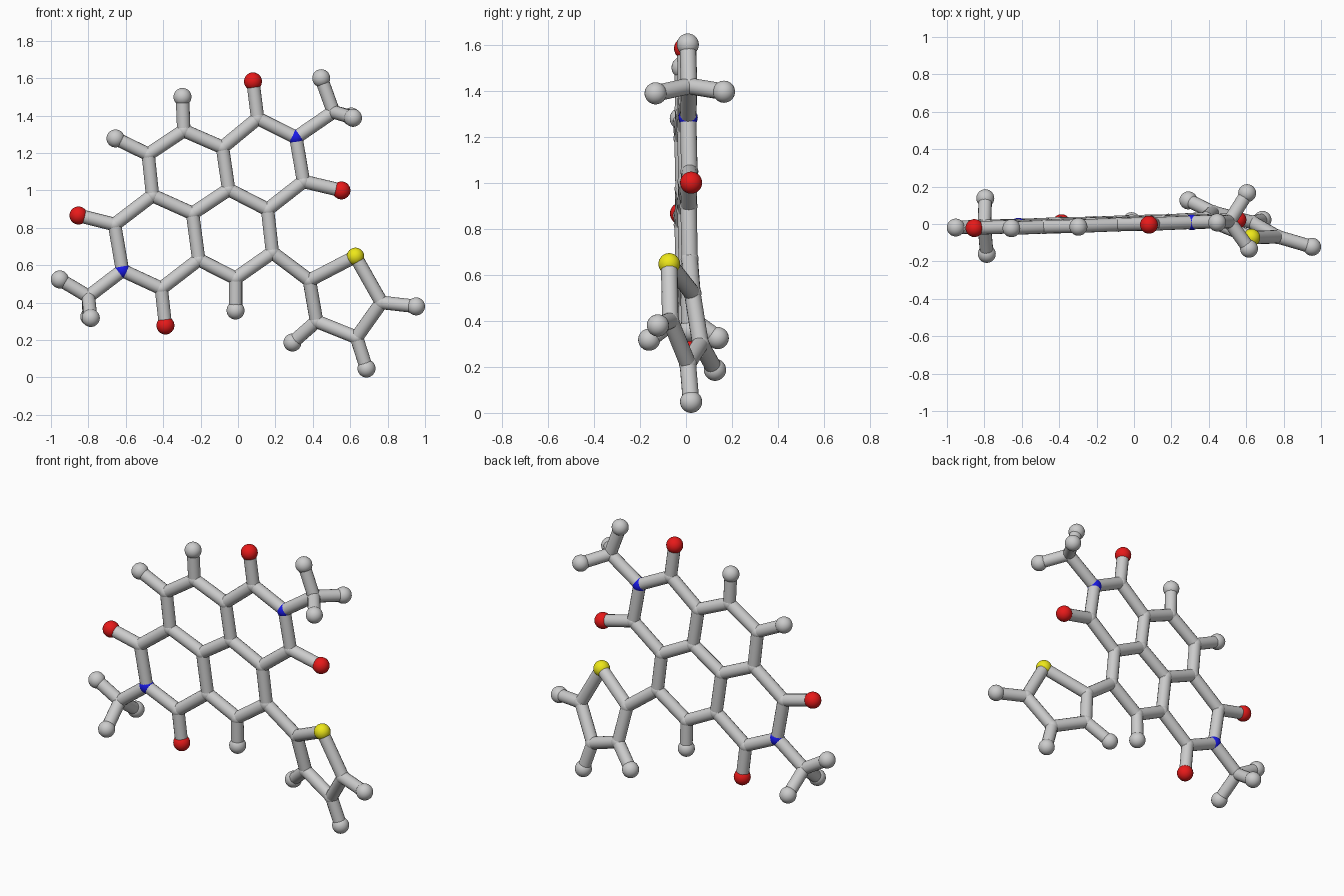
import bpy, bmesh, math
from mathutils import Vector, Matrix

if "Cube" in bpy.data.objects:
    bpy.data.objects.remove(bpy.data.objects["Cube"])

BOND_R, JOINT_R, END_R = 0.036, 0.039, 0.048

# Atoms as (x, z) in the flat core; y follows the slight tilt of the sheet
def sheet(x, z):
    return Vector((x, 0.022 + 0.033 * x - 0.018 * z, z))

core = {
    "c1": (.105, 1.385), "n1": (.31, 1.283), "c2": (.35, 1.048), "c3": (.158, .898),
    "c4": (-.05, 1.005), "c5": (-.083, 1.23), "c6": (-.29, 1.32), "c7": (-.48, 1.193),
    "c8": (-.457, .973), "c9": (-.243, .877), "c10": (-.21, .63), "c11": (-.013, .53),
    "c12": (.184, .668), "c13": (-.66, .818), "n2": (-.618, .572), "c14": (-.41, .476),
    "m1": (.51, 1.42), "m2": (-.80, .433),
    "o1": (.08, 1.583), "o2": (.553, 1.0), "o3": (-.853, .866), "o4": (-.388, .278),
    "h6": (-.297, 1.50), "h7": (-.655, 1.278), "h11": (-.013, .358),
    "hm1": (.445, 1.60), "hm2": (-.953, .524),
}
atoms = {k: sheet(*p) for k, p in core.items()}

# Twisted five-sided ring and the out-of-plane methyl ends
atoms.update({k: Vector(p) for k, p in {
    "t1": (.382, .028, .519), "s1": (.628, -.073, .647), "t2": (.767, -.068, .401),
    "t3": (.634, .008, .214), "t4": (.42, .063, .30),
    "ht2": (.952, -.122, .38), "ht3": (.687, .022, .048), "ht4": (.291, .126, .187),
    "hm1a": (.605, .165, 1.395), "hm1b": (.615, -.132, 1.388),
    "hm2a": (-.795, .138, .325), "hm2b": (-.787, -.16, .318),
}.items()})

# Chains of bonded atoms
chains = """c1 n1 c2 c3 c4 c5 c1 o1
c2 o2
c5 c6 c7 c8 c9 c4
c6 h6
c7 h7
c9 c10 c11 c12 c3
c11 h11
c8 c13 n2 c14 c10
c13 o3
c14 o4
n1 m1 hm1
hm1a m1 hm1b
n2 m2 hm2
hm2a m2 hm2b
c12 t1 s1 t2 t3 t4 t1
t2 ht2
t3 ht3
t4 ht4"""


def finish(bm, name, color=None):
    mesh = bpy.data.meshes.new(name)
    bm.to_mesh(mesh)
    bm.free()
    ob = bpy.data.objects.new(name, mesh)
    bpy.context.collection.objects.link(ob)
    if color:
        mat = bpy.data.materials.new(name + "_color")
        mat.diffuse_color = color
        mat.use_nodes = True
        mat.node_tree.nodes["Principled BSDF"].inputs["Base Color"].default_value = mat.diffuse_color
        mesh.materials.append(mat)
    bpy.ops.object.select_all(action='DESELECT')
    ob.select_set(True)
    bpy.context.view_layer.objects.active = ob
    bpy.ops.object.shade_smooth_by_angle(angle=math.radians(40))


def balls(name, prefixes, radius, color=None):
    bm = bmesh.new()
    for key, p in atoms.items():
        if key[0] in prefixes:
            bmesh.ops.create_uvsphere(bm, u_segments=24, v_segments=16, radius=radius,
                                      matrix=Matrix.Translation(p))
    finish(bm, name, color)


# Bond sticks
bm = bmesh.new()
for line in chains.splitlines():
    keys = line.split()
    for a, b in zip(keys, keys[1:]):
        d = atoms[b] - atoms[a]
        rot = d.to_track_quat('Z', 'Y').to_matrix().to_4x4()
        bmesh.ops.create_cone(bm, cap_ends=True, segments=16, radius1=BOND_R, radius2=BOND_R,
                              depth=d.length,
                              matrix=Matrix.Translation((atoms[a] + atoms[b]) / 2) @ rot)
finish(bm, "bond_sticks")

# Atom balls
balls("carbon_joints", "cmt", JOINT_R)
balls("hydrogen_balls", "h", END_R)
balls("oxygen_balls", "o", END_R, (.8, .01, .01, 1))
balls("nitrogen_joints", "n", 0.042, (.01, .01, .8, 1))
balls("sulfur_ball", "s", 0.047, (.85, .8, .01, 1))
